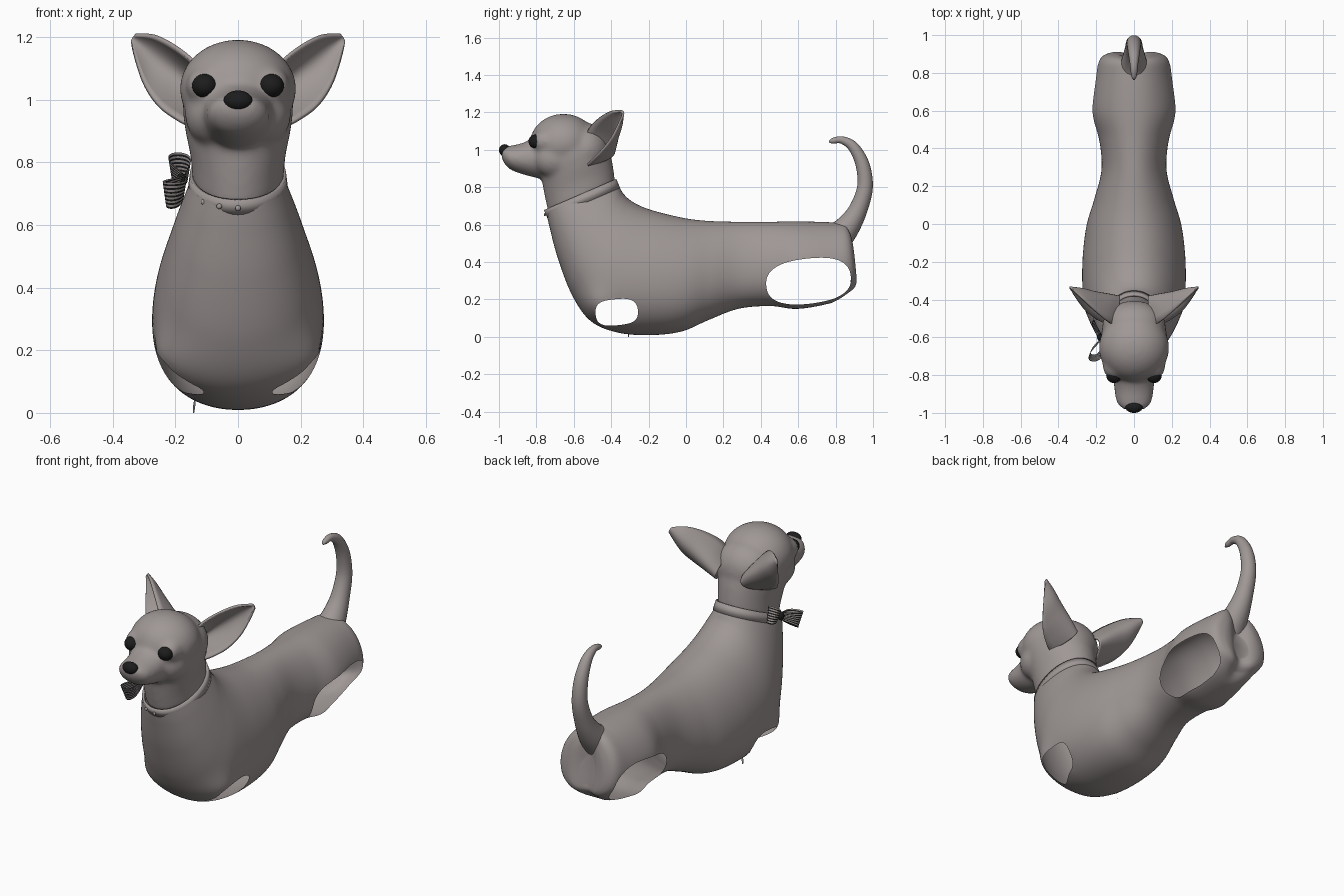
import bpy, bmesh, math
from mathutils import Vector, Matrix

if "Cube" in bpy.data.objects:
    bpy.data.objects.remove(bpy.data.objects["Cube"])


def mat(name, c):
    m = bpy.data.materials.new(name)
    m.diffuse_color = (*c, 1)
    m.use_nodes = True
    m.node_tree.nodes["Principled BSDF"].inputs["Base Color"].default_value = m.diffuse_color
    return m


FUR = mat("taupe fur", (0.345, 0.31, 0.302))
BLACK = mat("black", (0.012, 0.012, 0.012))


def finish(name, bm, *materials):
    bmesh.ops.recalc_face_normals(bm, faces=bm.faces)
    me = bpy.data.meshes.new(name)
    bm.to_mesh(me)
    bm.free()
    for p in me.polygons:
        p.use_smooth = True
    for m in materials:
        me.materials.append(m)
    ob = bpy.data.objects.new(name, me)
    bpy.context.collection.objects.link(ob)
    return ob


def spline(rows, steps):
    """Catmull-Rom through rows of numbers."""
    out = []
    for i in range(len(rows) - 1):
        a, b, c, d = (rows[min(max(i + k, 0), len(rows) - 1)] for k in (-1, 0, 1, 2))
        for s in range(steps):
            t = s / steps
            out.append([0.5 * (2 * q + (r - p) * t + (2 * p - 5 * q + 4 * r - u) * t * t
                               + (3 * q - p - 3 * r + u) * t ** 3)
                        for p, q, r, u in zip(a, b, c, d)])
    return out + [list(rows[-1])]


def skin(bm, rings, closed=True, caps=(False, False)):
    vs = [[bm.verts.new(p) for p in r] for r in rings]
    n = len(vs[0])
    for a, b in zip(vs, vs[1:]):
        for i in range(n if closed else n - 1):
            j = (i + 1) % n
            bm.faces.new((a[i], a[j], b[j], b[i])).material_index = 0 if closed else i % 2
    for flag, r in zip(caps, (vs[0], vs[-1])):
        if flag:
            bm.faces.new(r)


def loft(bm, sections, sides=64, steps=6, power=2.0, bias=0.0, caps=(False, False)):
    """Sections: back point y,z / belly point y,z / half width."""
    rings = []
    for ty, tz, by, bz, w in spline(sections, steps):
        ring = []
        for i in range(sides):
            a = 2 * math.pi * i / sides
            c, s = math.cos(a), math.sin(a)
            c = math.copysign(abs(c) ** (2 / power), c)
            v = math.copysign(abs(s) ** (2 / power), s)
            v = 0.5 + 0.5 * (v - bias * (1 - v * v))
            ring.append((w * c, by + (ty - by) * v, bz + (tz - bz) * v))
        rings.append(ring)
    skin(bm, rings, True, caps)


def ball(bm, centre, radii, seg=32):
    m = Matrix.Translation(centre) @ Matrix.Diagonal((*radii, 1))
    bmesh.ops.create_uvsphere(bm, u_segments=seg, v_segments=seg // 2, radius=1, matrix=m)


# Body: one open shell from rump to collar
body = bmesh.new()
loft(body, [
    (.895, .45, .915, .30, .05), (.89, .54, .915, .265, .125), (.86, .60, .885, .235, .178),
    (.78, .612, .79, .185, .205), (.60, .617, .60, .15, .228), (.45, .615, .45, .165, .185),
    (.30, .615, .28, .15, .172), (.15, .618, .12, .09, .21), (.02, .63, -.02, .03, .25),
    (-.12, .66, -.18, .01, .27), (-.22, .69, -.36, .022, .274), (-.29, .725, -.51, .085, .264),
    (-.33, .76, -.61, .225, .237), (-.35, .79, -.685, .42, .202), (-.362, .812, -.728, .58, .170),
    (-.37, .83, -.747, .665, .149)],
    sides=128, steps=10, power=2.06, bias=.16, caps=(True, False))
for v in body.verts:
    x, y, z = v.co
    # Cleft between the haunches
    if y > .78 and z < .58:
        v.co.y -= .035 * math.exp(-(x / .05) ** 2) * min(1, (y - .78) / .1)
    # Fuller chest in front of the leg openings
    v.co.x *= 1 + .2 * math.exp(-((y + .5) / .1) ** 2 - ((z - .13) / .1) ** 2)


# Leg openings: drop faces inside a rounded outline, then pull the rim onto it
def open_hole(bm, yc, zc, a, b, tilt, power, keel):
    ct, st = math.cos(tilt), math.sin(tilt)

    def level(p):
        y, z = p.y - yc, p.z - zc
        u, v = y * ct + z * st, -y * st + z * ct
        return (abs(u / a) ** power + abs(v / b) ** power) ** (1 / power)

    old = {v for v in bm.verts if v.is_boundary}
    gone = [f for f in bm.faces
            if level(f.calc_center_median()) < 1 and abs(f.calc_center_median().x) > keel]
    bmesh.ops.delete(bm, geom=gone, context='FACES')
    rim = [v for v in bm.verts if v.is_boundary and v not in old]
    for v in rim:
        k = level(v.co)
        if 0.8 < k < 1.25:
            v.co.y = yc + (v.co.y - yc) / k
            v.co.z = zc + (v.co.z - zc) / k
    for _ in range(6):
        near = {v: [e.other_vert(v).co.copy() for e in v.link_edges if e.is_boundary] for v in rim}
        for v, c in near.items():
            v.co = v.co * .5 + sum(c, Vector()) / len(c) * .5


open_hole(body, .655, .298, .228, .121, .12, 2.5, .03)
open_hole(body, -.37, .132, .114, .070, .1, 3.2, .09)
finish("body", body, FUR)

# Head: neck, skull, nape, cheeks, brows and muzzle fused together
head = bmesh.new()
loft(head, [(-.378, .815, -.735, .66, .145), (-.388, .90, -.755, .75, .152),
            (-.405, .98, -.77, .83, .168), (-.435, 1.06, -.79, .90, .176),
            (-.50, 1.125, -.80, .96, .16)],
     caps=(True, True))
ball(head, (0, -.655, 1.035), (.187, .18, .158))
ball(head, (0, -.54, 1.0), (.168, .135, .145))
for s in (-1, 1):
    ball(head, (s * .075, -.70, .955), (.095, .12, .105))
    ball(head, (s * .10, -.755, 1.045), (.066, .068, .062))
loft(head, [(-.72, 1.06, -.70, .83, .112), (-.81, 1.06, -.80, .85, .112),
            (-.88, 1.035, -.87, .868, .104), (-.94, 1.022, -.935, .892, .094),
            (-.975, 1.015, -.968, .922, .070), (-.99, .995, -.984, .95, .03)],
     caps=(True, True))
head_ob = finish("head", head, FUR)
rm = head_ob.modifiers.new("fuse", 'REMESH')
rm.mode, rm.voxel_size, rm.use_smooth_shade = 'VOXEL', .011, True
sm = head_ob.modifiers.new("soften", 'SMOOTH')
sm.factor, sm.iterations = .5, 16

# Eyes and nose
for s, side in ((-1, "left"), (1, "right")):
    bm = bmesh.new()
    ball(bm, (s * .106, -.800, 1.045), (.041, .042, .038))
    finish(side + "_eye", bm, BLACK)
bm = bmesh.new()
ball(bm, (0, -.970, .998), (.046, .03, .032))
finish("nose", bm, BLACK)

# Ears: cupped shells between an inner rim, a back ridge and an outer rim
inner = [(.10, -.54, 1.07), (.145, -.51, 1.125), (.205, -.46, 1.172), (.27, -.40, 1.204), (.33, -.345, 1.207)]
ridge = [(.08, -.385, .99), (.13, -.375, 1.03), (.205, -.362, 1.085), (.275, -.345, 1.14), (.336, -.337, 1.20)]
outer = [(.145, -.53, .915), (.195, -.505, .94), (.255, -.46, .985), (.303, -.40, 1.06), (.342, -.337, 1.185)]
rows = list(zip(*(spline(c, 6) for c in (inner, ridge, outer))))
for s, side in ((-1, "left"), (1, "right")):
    bm = bmesh.new()
    rings = []
    for p, q, r in rows:
        p, q, r = Vector(p), Vector(q), Vector(r)
        mid = 2 * q - .5 * (p + r)
        ring = [(1 - t) ** 2 * p + 2 * t * (1 - t) * mid + t * t * r for t in (k / 16 for k in range(17))]
        rings.append([(s * v.x, v.y, v.z) for v in ring])
    skin(bm, rings, closed=False)
    ear = finish(side + "_ear", bm, FUR)
    so = ear.modifiers.new("thickness", 'SOLIDIFY')
    so.thickness, so.offset = .012, 0

# Tail: tapering curl
path = spline([(.80, .52, .085), (.865, .59, .066), (.92, .68, .05), (.957, .80, .042), (.944, .92, .037),
               (.895, 1.015, .029), (.835, 1.052, .02), (.785, 1.048, .015), (.765, 1.04, .005)], 6)
rings = []
for i, (y, z, r) in enumerate(path):
    a, b = path[max(i - 1, 0)], path[min(i + 1, len(path) - 1)]
    d = Vector((0, b[0] - a[0], b[1] - a[1])).normalized()
    n = Vector((0, -d.z, d.y))
    rings.append([Vector((0, y, z)) + r * (math.sin(t) * n + math.cos(t) * Vector((1, 0, 0)))
                  for t in (2 * math.pi * k / 24 for k in range(24))])
bm = bmesh.new()
skin(bm, rings, caps=(False, True))
finish("tail", bm, FUR)

# Collar band, tilted with the neck
up = Vector((0, -.40, .917))
bm = bmesh.new()
loft(bm, [(-.363 + up.y * h, .822 + up.z * h, -.750 + up.y * h, .655 + up.z * h, w)
          for h, w in ((-.027, .160), (.025, .154))], steps=1, power=2.1)
collar = finish("collar", bm, FUR)
so = collar.modifiers.new("thickness", 'SOLIDIFY')
so.thickness, so.offset = .012, -1

# Studs on the front of the collar
for i, (x, y, z) in enumerate([(-.11, -.70, .674), (-.06, -.742, .660), (0, -.754, .654)]):
    bm = bmesh.new()
    ball(bm, (x, y, z), (.009, .006, .009), 12)
    finish("stud_%d" % (i + 1), bm, FUR)

# Bow on the side of the collar: two finely striped ribbon loops and a knot
along, out = Vector((0, .917, .40)), Vector((-1, 0, 0))
knot = Vector((-.170, -.60, .742))
for s, name, lift in ((-1, "lower_bow_loop", .022), (1, "upper_bow_loop", 0)):
    rings = []
    for k in range(33):
        t = 2 * math.pi * k / 32
        far = .5 - .5 * math.cos(t)
        half = .018 + .028 * far
        mid = knot + along * (s * .120 * far) + out * ((.022 + lift) * far)
        rings.append([mid + out * ((.046 + .009 * h) * far * math.sin(t)) + up * (half * h)
                      for h in (i / 7 - 1 for i in range(15))])
    bm = bmesh.new()
    skin(bm, rings, closed=False)
    finish(name, bm, BLACK, FUR)
bm = bmesh.new()
ball(bm, knot + out * .010, (.016, .018, .024), 16)
finish("bow_knot", bm, BLACK)

# Tiny loose claw sliver under the chest
bm = bmesh.new()
skin(bm, [[(-.144, -.31, 0), (-.140, -.306, 0)], [(-.143, -.312, .025), (-.136, -.306, .025)],
          [(-.139, -.31, .05), (-.137, -.308, .05)]], closed=False)
finish("claw_sliver", bm, FUR)
